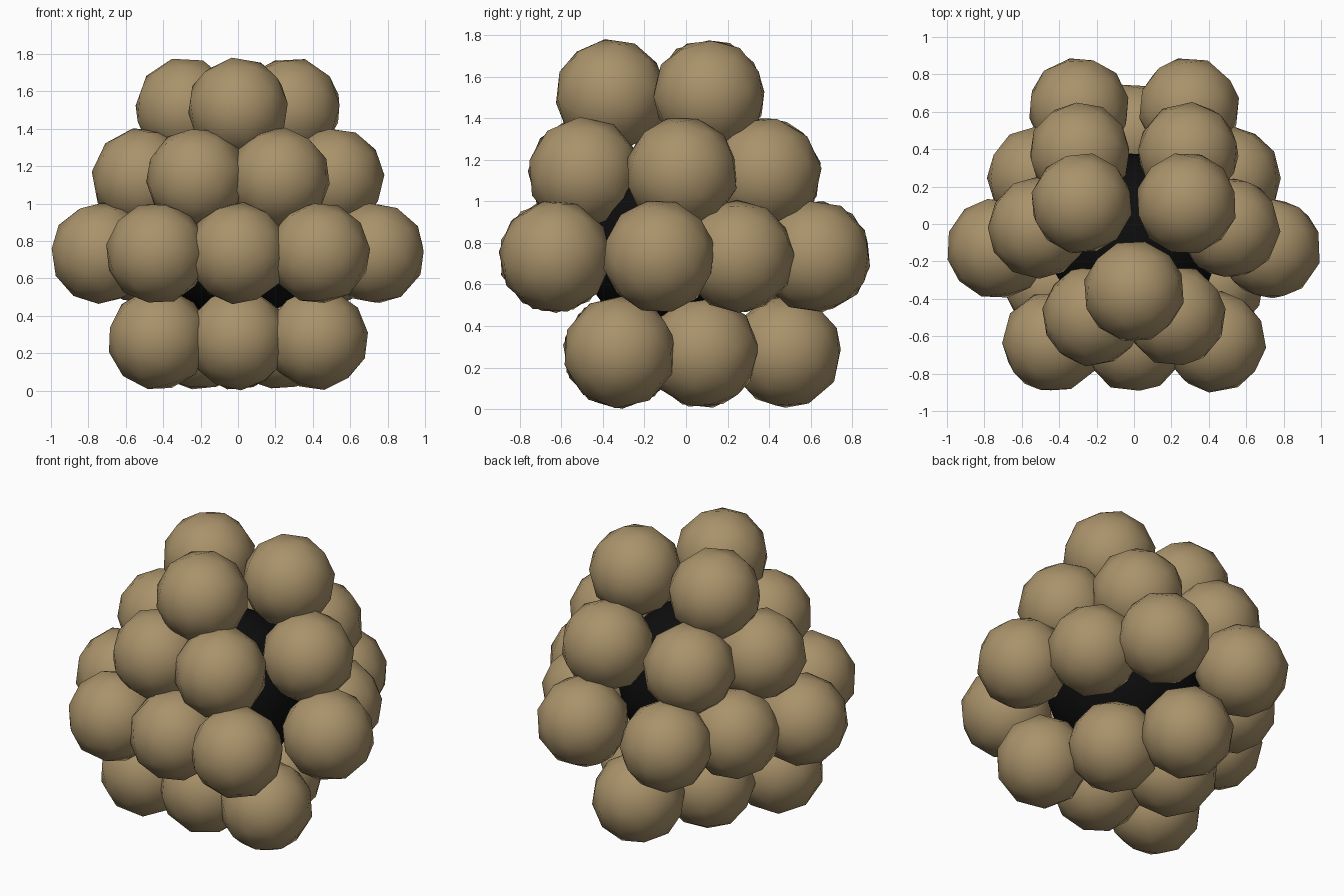
import bpy, random
from mathutils import Euler

if "Cube" in bpy.data.objects:
    bpy.data.objects.remove(bpy.data.objects["Cube"])

random.seed(4)

def material(name, rgb):
    m = bpy.data.materials.new(name)
    m.diffuse_color = (*rgb, 1)
    m.use_nodes = True
    m.node_tree.nodes["Principled BSDF"].inputs["Base Color"].default_value = m.diffuse_color
    return m

tan = material("tan", (0.40, 0.29, 0.145))
dark = material("near_black", (0.004, 0.004, 0.004))

def ball(name, pos, radius, mat, subdivisions=2):
    bpy.ops.mesh.primitive_ico_sphere_add(subdivisions=subdivisions, radius=radius)
    ob = bpy.context.object
    ob.name = name
    turn = Euler([random.uniform(0, 6.28) for _ in range(3)]).to_matrix().to_4x4()
    ob.data.transform(turn)
    ob.location = pos
    ob.data.materials.append(mat)
    bpy.ops.object.shade_smooth()

# Each layer: height, then (x, y) of balls; x > 0 is mirrored
layers = {
    "bottom": (0.275, [(0, -0.32), (0.425, -0.32), (0.215, 0.08), (0, 0.48)]),
    "lower": (0.735, [(0, -0.63), (0.435, -0.63), (0.73, -0.13),
                      (0.515, 0.25), (0.295, 0.62)]),
    "upper": (1.135, [(0.22, -0.49), (0.51, -0.02), (0.29, 0.38)]),
    "top": (1.51, [(0, -0.36), (0.28, 0.11)]),
}
for layer, (z, spots) in layers.items():
    for x, y in spots:
        for side in ((1, -1) if x else (1,)):
            ball(layer + "_ball", (x * side, y, z), 0.274, tan)

# Dark inside seen through the gaps
ball("dark_core", (0, -0.08, 0.84), 0.46, dark, 3)
